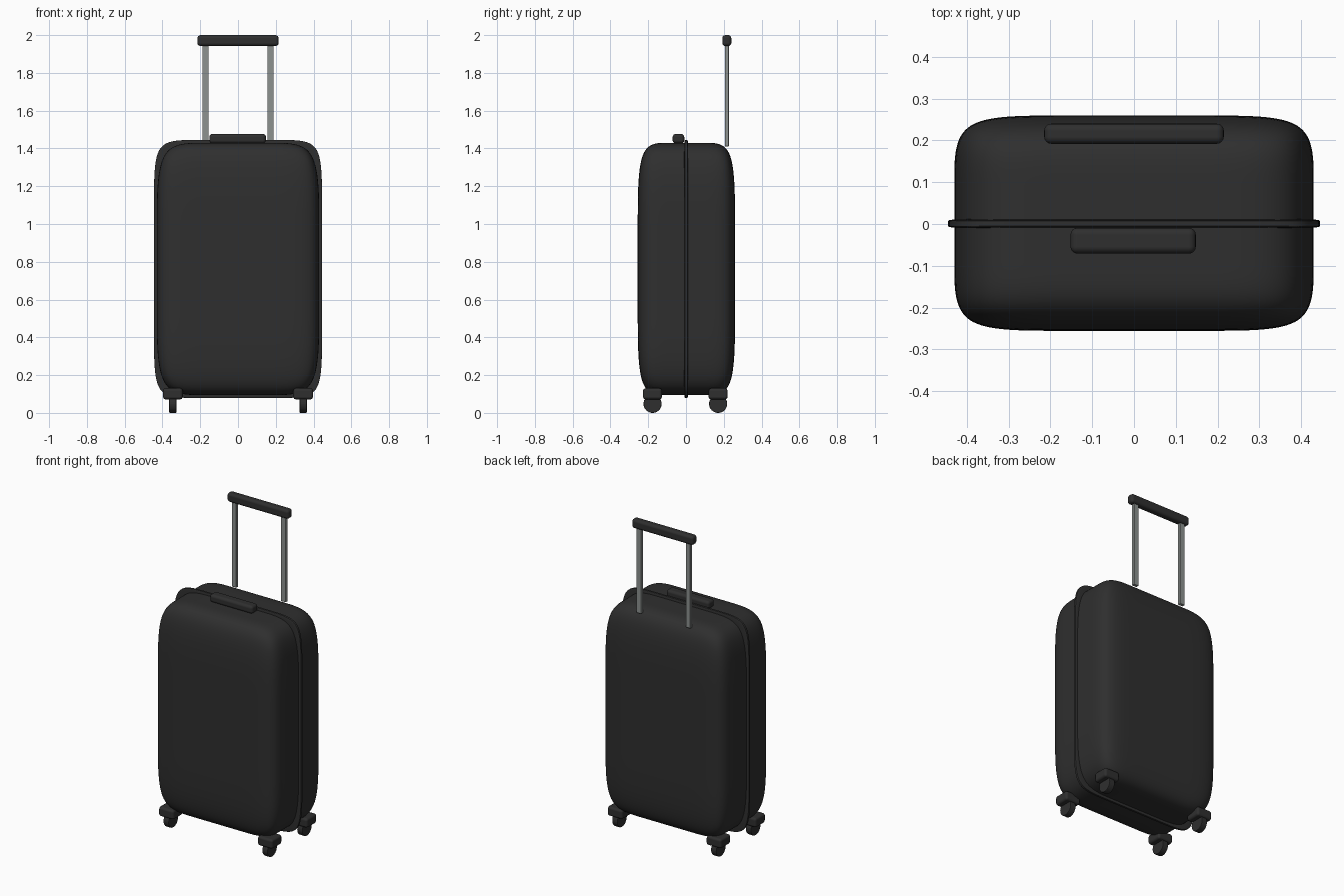
import bpy, bmesh, math
from mathutils import Vector

old = bpy.data.objects.get("Cube")
if old:
    bpy.data.objects.remove(old, do_unlink=True)


def make_material(name, rgb, metallic=0.0):
    m = bpy.data.materials.new(name)
    m.use_nodes = True
    m.diffuse_color = (*rgb, 1)
    m.node_tree.nodes["Principled BSDF"].inputs["Base Color"].default_value = (*rgb, 1)
    return m


black = make_material("black plastic", (0.028, 0.028, 0.028))
grey = make_material("grey metal", (0.27, 0.29, 0.28))


def finish(name, bm, mat, smooth=True):
    bmesh.ops.recalc_face_normals(bm, faces=bm.faces)
    me = bpy.data.meshes.new(name)
    bm.to_mesh(me)
    bm.free()
    me.materials.append(mat)
    ob = bpy.data.objects.new(name, me)
    bpy.context.scene.collection.objects.link(ob)
    for p in me.polygons:
        p.use_smooth = smooth
    return ob


def box_mesh(center, size):
    bm = bmesh.new()
    bmesh.ops.create_cube(bm, size=1)
    for v in bm.verts:
        v.co = Vector(c + a * s for c, a, s in zip(center, v.co, size))
    return bm


def soft_box(name, center, size, insets, levels=3):
    """Subdivided box; a loop at each inset controls the corner roundness."""
    bm = box_mesh(center, size)
    for axis in range(3):
        normal = Vector((0, 0, 0))
        normal[axis] = 1
        for side in (-1, 1):
            point = Vector(center)
            point[axis] += side * (size[axis] / 2 - insets[axis])
            bmesh.ops.bisect_plane(bm, geom=bm.verts[:] + bm.edges[:] + bm.faces[:],
                                   plane_co=point, plane_no=normal)
    ob = finish(name, bm, black)
    sub = ob.modifiers.new("round", 'SUBSURF')
    sub.levels = sub.render_levels = levels
    return ob


def bevel_box(name, center, size, radius, segments, mat=black):
    ob = finish(name, box_mesh(center, size), mat)
    bev = ob.modifiers.new("bevel", 'BEVEL')
    bev.width, bev.segments = radius, segments
    bev.harden_normals = True
    return ob


# Shell and the seam rim around it
soft_box("shell", (0, 0.002, 0.762), (0.86, 0.515, 1.336), (0.23, 0.15, 0.43), 4)
soft_box("seam_rim", (0, 0.001, 0.762), (0.89, 0.023, 1.366), (0.19, 0.006, 0.29), 4)

# Handles
bevel_box("carry_handle", (-0.002, -0.04, 1.452), (0.3, 0.062, 0.05), 0.017, 4)
bevel_box("pull_grip", (0, 0.216, 1.971), (0.43, 0.048, 0.058), 0.017, 4)
for side, label in ((1, "left"), (-1, "right")):
    bevel_box("pull_post_" + label, (side * 0.172, 0.216, 1.68),
              (0.034, 0.021, 0.54), 0.004, 2, grey)

# Casters
for side, label in ((1, "left"), (-1, "right")):
    for y, end in ((-0.177, "front"), (0.17, "back")):
        tag = end + "_" + label
        x = side * 0.345
        bevel_box("wheel_mount_" + tag, (x, y, 0.101), (0.106, 0.102, 0.06), 0.015, 2)
        bm = bmesh.new()
        bmesh.ops.create_cone(bm, cap_ends=True, segments=32, radius1=0.048,
                              radius2=0.048, depth=0.038)
        for v in bm.verts:
            v.co = Vector((x + v.co.z, y + v.co.x, 0.048 + v.co.y))
        wheel = finish("wheel_" + tag, bm, black, smooth=False)
        bev = wheel.modifiers.new("bevel", 'BEVEL')
        bev.width, bev.segments = 0.004, 2
